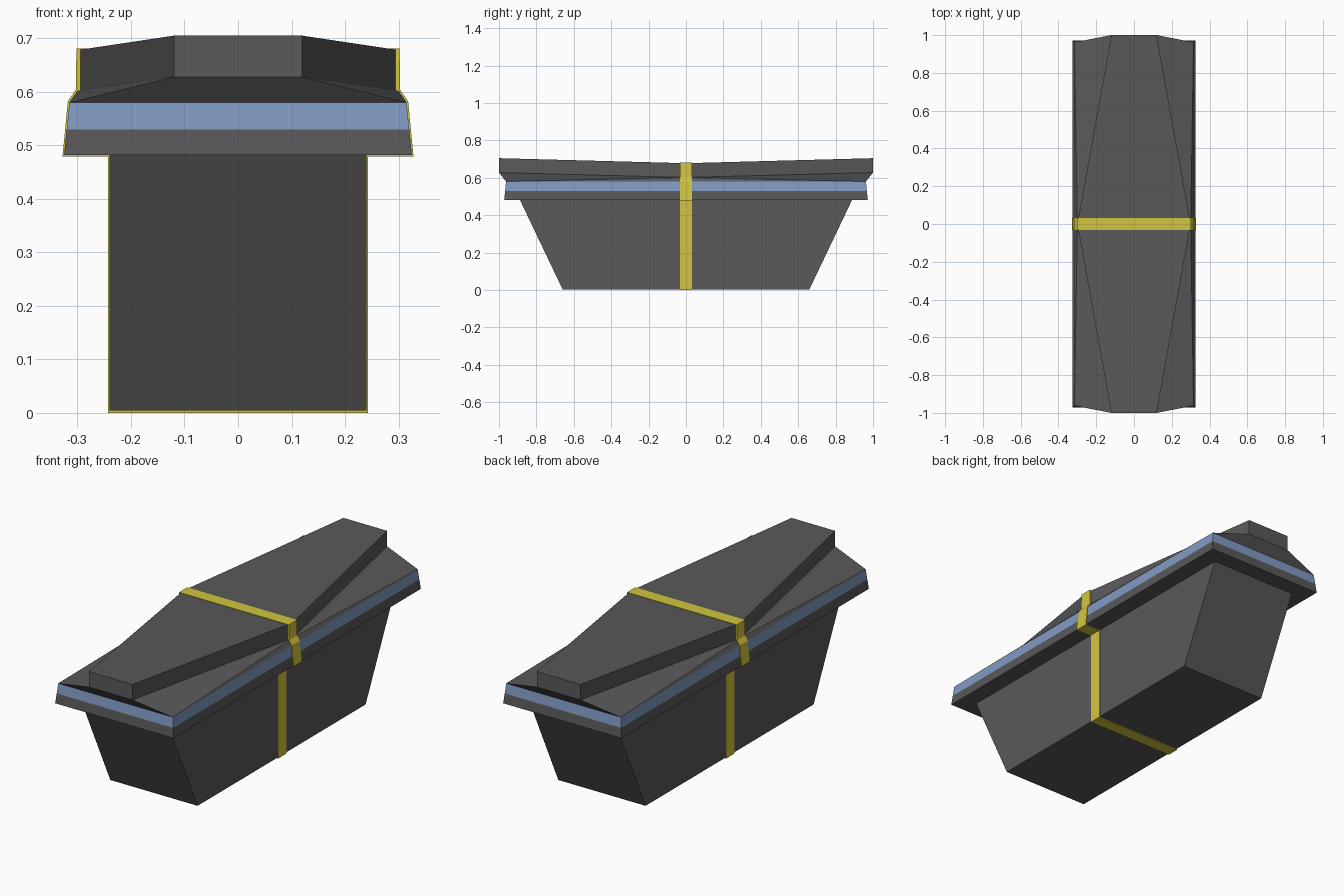
import bpy
import bmesh

old = bpy.data.objects.get("Cube")
if old:
    bpy.data.objects.remove(old, do_unlink=True)


def material(name, r, g, b):
    m = bpy.data.materials.new(name)
    m.use_nodes = True
    m.diffuse_color = (r, g, b, 1)
    m.node_tree.nodes["Principled BSDF"].inputs["Base Color"].default_value = (r, g, b, 1)
    return m


GREY = material("dark grey", 0.10, 0.10, 0.10)
BLUE = material("soft blue", 0.22, 0.33, 0.55)
YELLOW = material("yellow", 0.64, 0.56, 0.05)


def finish(name, bm, *mats):
    bmesh.ops.recalc_face_normals(bm, faces=bm.faces)
    mesh = bpy.data.meshes.new(name)
    bm.to_mesh(mesh)
    bm.free()
    for m in mats:
        mesh.materials.append(m)
    ob = bpy.data.objects.new(name, mesh)
    bpy.context.scene.collection.objects.link(ob)
    return ob


def tapered_box(name, levels, *mats):
    """Stack rectangles given as (half width, half length, height)."""
    bm = bmesh.new()
    rings = [[bm.verts.new((sx * x, sy * y, z))
              for sx, sy in ((-1, -1), (1, -1), (1, 1), (-1, 1))] for x, y, z in levels]
    for n, (low, high) in enumerate(zip(rings, rings[1:])):
        for i in range(4):
            j = (i + 1) % 4
            face = bm.faces.new((low[i], low[j], high[j], high[i]))
            face.material_index = min(n, len(mats) - 1)
    bm.faces.new(rings[0][::-1])
    bm.faces.new(rings[-1]).material_index = 0
    return finish(name, bm, *mats)


def mirrored_wedge(name, corners, mat):
    """Convex half block, open at the middle, mirrored front to back."""
    bm = bmesh.new()
    for x, y, z in corners:
        for side in (-1, 1):
            bm.verts.new((side * x, y, z))
    bmesh.ops.convex_hull(bm, input=bm.verts)
    bmesh.ops.dissolve_limit(bm, angle_limit=0.005, verts=bm.verts, edges=bm.edges)
    bm.normal_update()
    middle = [f for f in bm.faces if all(abs(v.co.y) < 1e-5 for v in f.verts)]
    bmesh.ops.delete(bm, geom=middle, context='FACES')
    ob = finish(name, bm, mat)
    mod = ob.modifiers.new("mirror", 'MIRROR')
    mod.use_axis = (False, True, False)
    return ob


# Tapered body and the two-colour rim around it
tapered_box("body", [(0.24, 0.66, 0.004), (0.24, 0.888, 0.482)], GREY)
tapered_box("rim", [(0.325, 0.972, 0.482), (0.32, 0.967, 0.53), (0.315, 0.962, 0.58)],
            GREY, BLUE)

# Lid: sloping skirt below, flared slab above
mirrored_wedge("lid_skirt", [(0.315, 0, 0.58), (0.315, 0.962, 0.58),
                             (0.3, 0, 0.602), (0.12, 1, 0.628)], GREY)
mirrored_wedge("lid_slab", [(0.3, 0, 0.602), (0.3, 0, 0.678),
                            (0.12, 1, 0.628), (0.12, 1, 0.705)], GREY)

# Strap wrapped around the middle, following the outline
half = [(0.243, 0), (0.243, 0.479), (0.328, 0.479), (0.318, 0.582),
        (0.303, 0.604), (0.302, 0.681)]
outline = half + [(-x, z) for x, z in reversed(half)]
bm = bmesh.new()
base = bm.faces.new([bm.verts.new((x, -0.032, z)) for x, z in outline])
side = bmesh.ops.extrude_face_region(bm, geom=[base])["geom"]
bmesh.ops.translate(bm, vec=(0, 0.064, 0),
                    verts=[g for g in side if isinstance(g, bmesh.types.BMVert)])
finish("strap", bm, YELLOW)
